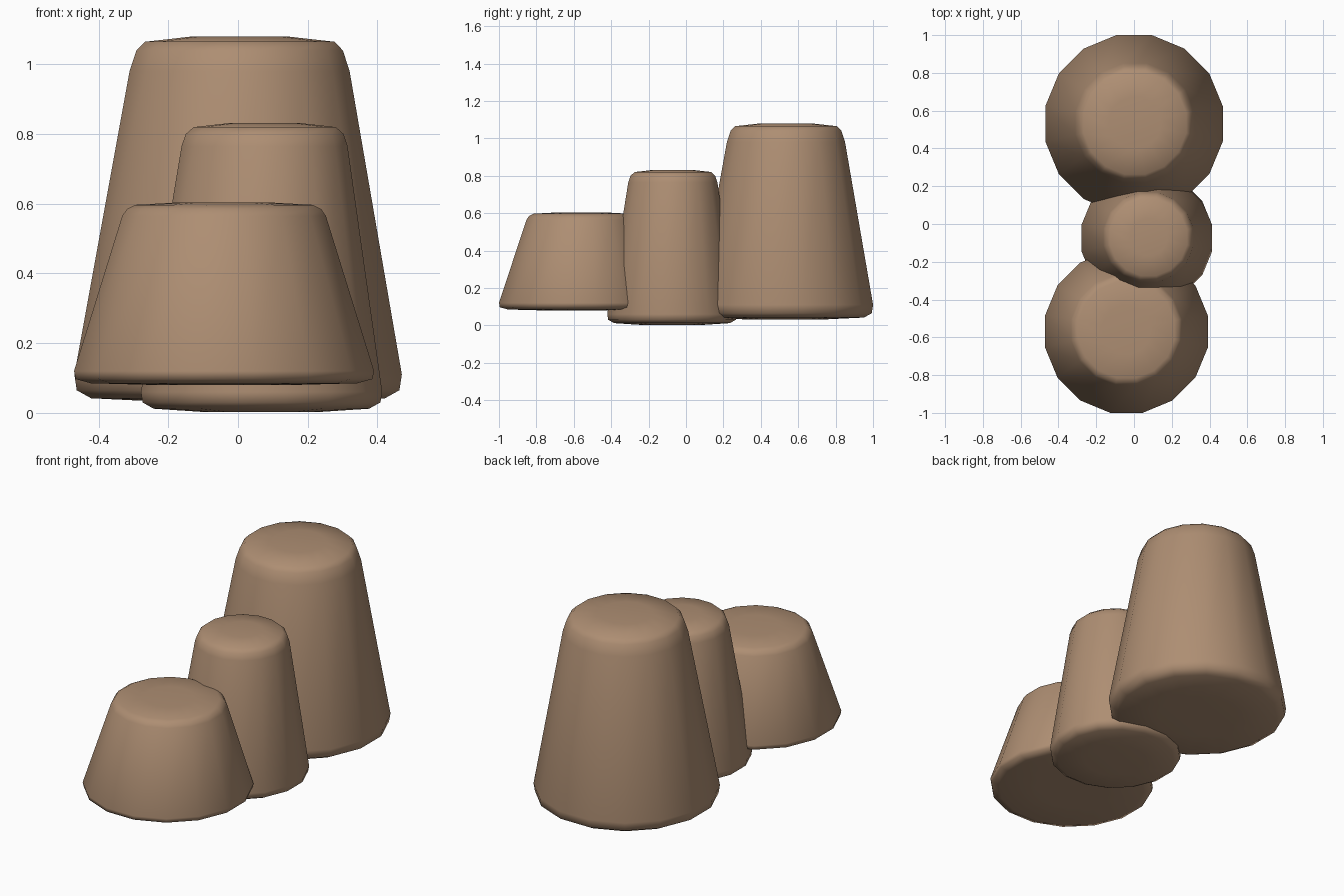
import bpy, bmesh, math

if "Cube" in bpy.data.objects:
    bpy.data.objects.remove(bpy.data.objects["Cube"])

SIDES = 16

mat = bpy.data.materials.new("brown_rock")
mat.diffuse_color = (0.42, 0.27, 0.17, 1)
mat.use_nodes = True
mat.node_tree.nodes["Principled BSDF"].inputs["Base Color"].default_value = mat.diffuse_color


def stump(name, base, top, profile):
    """Closed 16-sided lathe; its axis runs from the base xy to the top xy."""
    bm = bmesh.new()
    z0, z1 = profile[0][1], profile[-1][1]
    rings = []
    for r, z in profile:
        t = (z - z0) / (z1 - z0)
        cx = base[0] + (top[0] - base[0]) * t
        cy = base[1] + (top[1] - base[1]) * t
        ring = []
        for i in range(SIDES):
            a = math.tau * (i + 0.5) / SIDES
            ring.append(bm.verts.new((cx + r * math.cos(a), cy + r * math.sin(a), z)))
        rings.append(ring)
    for lo, hi in zip(rings, rings[1:]):
        for i in range(SIDES):
            j = (i + 1) % SIDES
            bm.faces.new((lo[i], lo[j], hi[j], hi[i]))
    # gently domed end caps
    bm.faces.new(rings[0][::-1])
    bm.faces.new(rings[-1])
    for f in bm.faces:
        f.smooth = True
    mesh = bpy.data.meshes.new(name)
    bm.to_mesh(mesh)
    bm.free()
    mesh.materials.append(mat)
    obj = bpy.data.objects.new(name, mesh)
    bpy.context.collection.objects.link(obj)
    return obj


# tall rock at the back
stump("tall_rock", (0, 0.53), (0.005, 0.535), [
    (0.22, 0.032), (0.43, 0.042), (0.472, 0.065), (0.479, 0.11),
    (0.322, 0.98), (0.302, 1.04), (0.277, 1.065), (0.14, 1.08)])

# slim rock in the middle
stump("middle_rock", (0.067, -0.075), (0.077, -0.07), [
    (0.16, 0.002), (0.315, 0.012), (0.348, 0.03), (0.353, 0.06),
    (0.243, 0.765), (0.231, 0.80), (0.208, 0.82), (0.10, 0.832)])

# short wide rock at the front
stump("short_rock", (-0.04, -0.57), (-0.04, -0.56), [
    (0.2, 0.08), (0.39, 0.085), (0.434, 0.097), (0.439, 0.12),
    (0.298, 0.565), (0.284, 0.585), (0.26, 0.597), (0.13, 0.604)])
